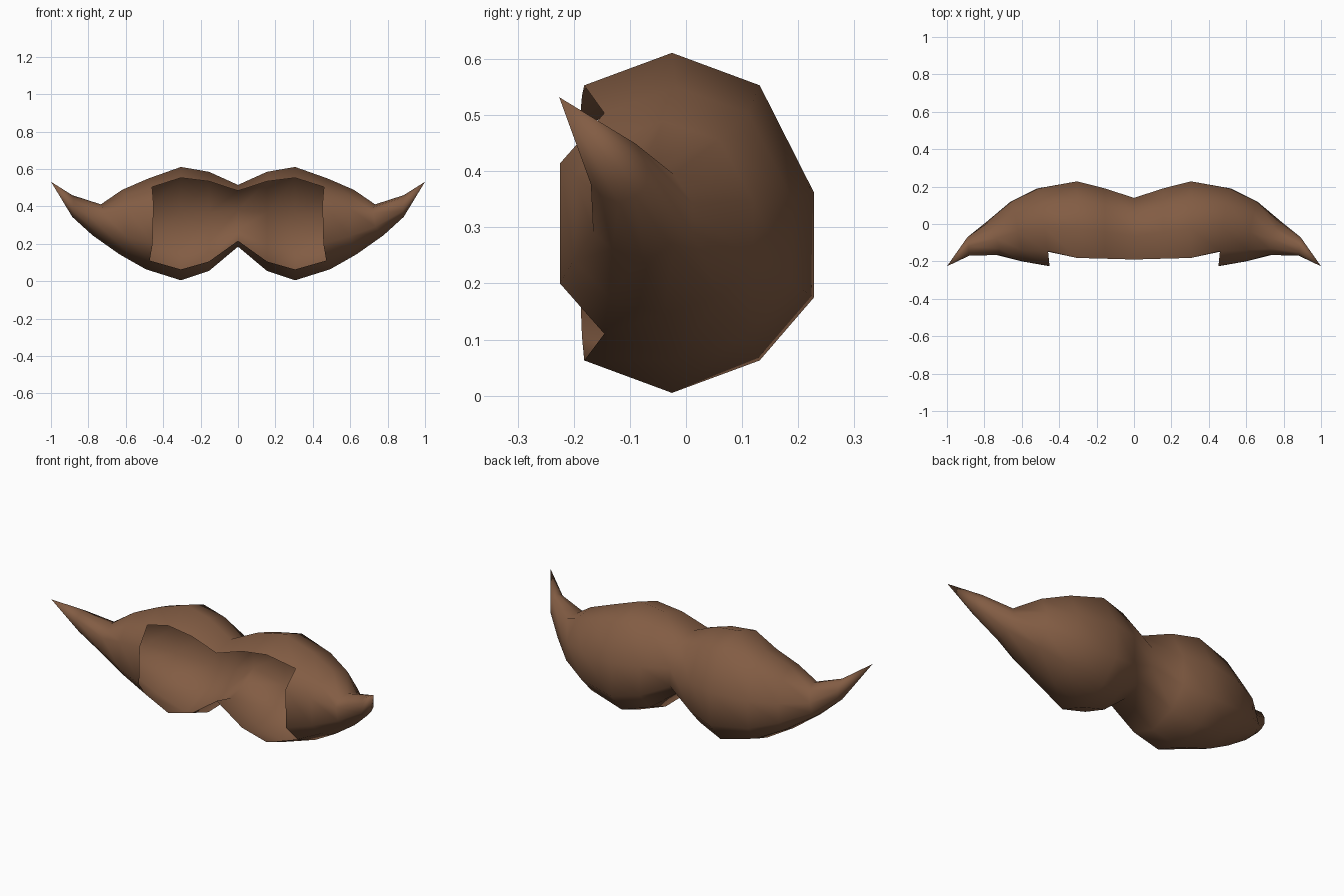
import bpy, bmesh, math

if "Cube" in bpy.data.objects:
    bpy.data.objects.remove(bpy.data.objects["Cube"])

brown = bpy.data.materials.new("moustache brown")
brown.diffuse_color = (0.225, 0.108, 0.057, 1)
brown.use_nodes = True
brown.node_tree.nodes["Principled BSDF"].inputs["Base Color"].default_value = brown.diffuse_color

# Ten-sided stations of one half:
# x, centre y, centre z, radius y, radius z, x lean per unit y, x lean at top
STATIONS = [
    (0.000, -0.064, 0.350, 0.214, 0.165, 0.00, 0.00),
    (0.155, -0.042, 0.320, 0.244, 0.265, 0.00, 0.00),
    (0.305, -0.025, 0.308, 0.266, 0.303, 0.00, 0.00),
    (0.485, -0.0175, 0.307, 0.218, 0.243, 0.15, -0.008),
    (0.627, -0.040, 0.317, 0.168, 0.172, 0.19, -0.008),
    (0.755, -0.077, 0.328, 0.093, 0.083, 0.30, -0.022),
    (0.886, -0.120, 0.402, 0.052, 0.058, 0.10, 0.00),
]
TIP = (1.0, -0.226, 0.532)
SIDES = 10
OPEN_STATION = 3            # the shell is open in front up to this station


def ring(bm, station, sign):
    x, cy, cz, ry, rz, lean_y, lean_z = station
    verts = []
    for i in range(SIDES):
        a = math.radians(18 + 36 * i)
        dy, s = ry * math.cos(a), math.sin(a)
        z = cz + rz * s
        if i in (0, 9):      # rear corners sag a little
            z -= 0.13 * rz
        if i in (4, 5):      # front corners spread a little
            z += 0.13 * rz * (1 if s > 0 else -1)
        verts.append(bm.verts.new((sign * (x + lean_y * dy + lean_z * s), cy + dy, z)))
    return verts


# Moustache shell, lofted from left tip to right tip
bm = bmesh.new()
last = len(STATIONS) - 1
order = list(range(-last, last + 1))
rings = [ring(bm, STATIONS[abs(k)], -1 if k < 0 else 1) for k in order]
for n in range(len(order) - 1):
    a, b = rings[n], rings[n + 1]
    is_open = max(abs(order[n]), abs(order[n + 1])) <= OPEN_STATION
    for i in range(SIDES):
        if is_open and i in (3, 4, 5):
            continue
        j = (i + 1) % SIDES
        bm.faces.new((a[i], a[j], b[j], b[i]))

# Pointed tips
left = bm.verts.new((-TIP[0], TIP[1], TIP[2]))
right = bm.verts.new(TIP)
for i in range(SIDES):
    j = (i + 1) % SIDES
    bm.faces.new((left, rings[0][j], rings[0][i]))
    bm.faces.new((rings[-1][i], rings[-1][j], right))

for f in bm.faces:
    f.smooth = True
mesh = bpy.data.meshes.new("moustache")
bm.to_mesh(mesh)
bm.free()
mesh.materials.append(brown)
obj = bpy.data.objects.new("moustache", mesh)
bpy.context.collection.objects.link(obj)
